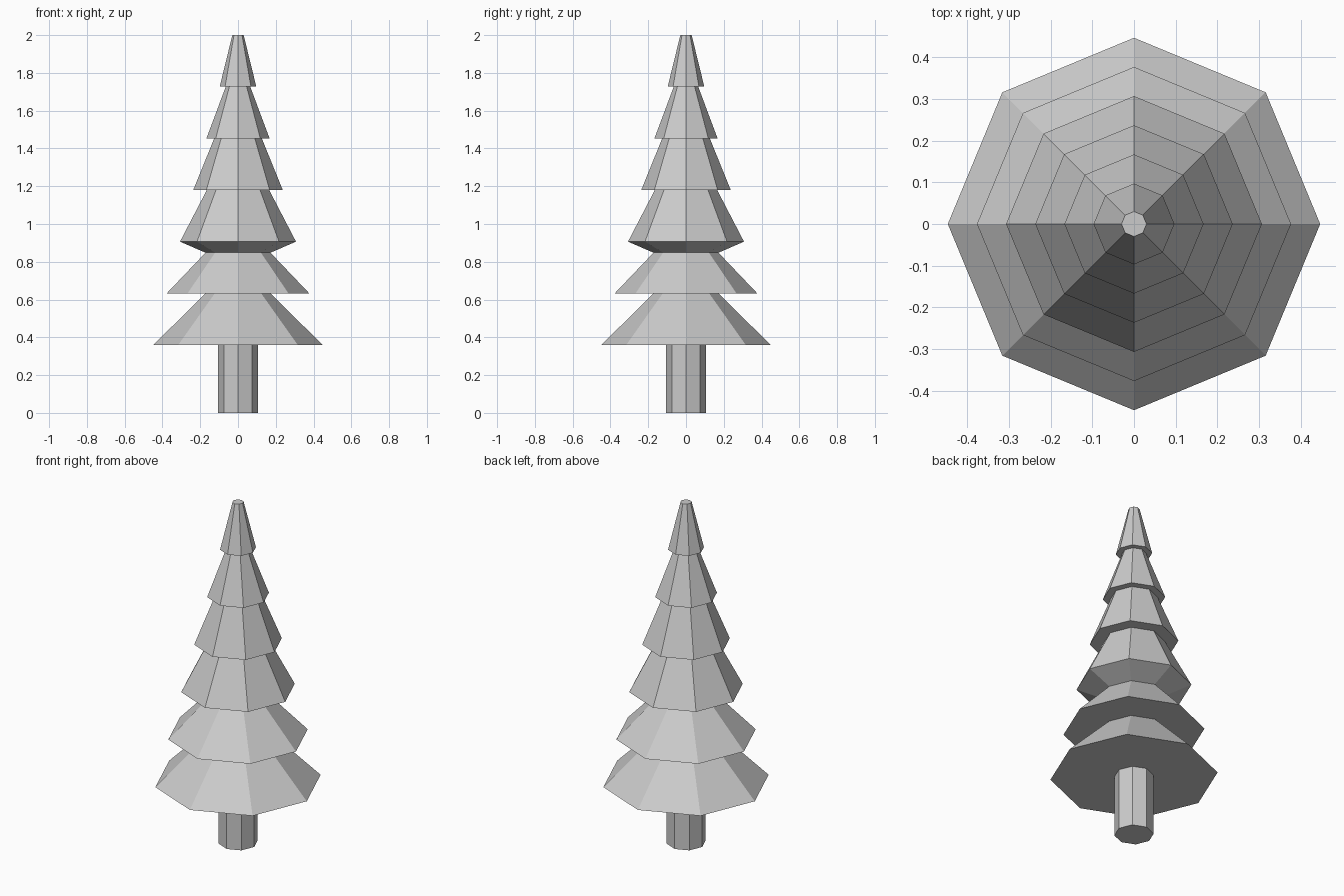
import bpy, bmesh, math

if "Cube" in bpy.data.objects:
    bpy.data.objects.remove(bpy.data.objects["Cube"])

SIDES = 8

grey = bpy.data.materials.new("plain grey")
grey.diffuse_color = (0.6, 0.6, 0.6, 1)
grey.use_nodes = True
grey.node_tree.nodes["Principled BSDF"].inputs["Base Color"].default_value = grey.diffuse_color


def revolve(name, profile, cap_bottom, cap_top):
    """Turn an (r, z) profile into a flat-faced eight-sided solid."""
    bm = bmesh.new()
    rings = []
    for r, z in profile:
        rings.append([bm.verts.new((r * math.cos(math.tau * i / SIDES),
                                    r * math.sin(math.tau * i / SIDES), z))
                      for i in range(SIDES)])
    for low, high in zip(rings, rings[1:]):
        for i in range(SIDES):
            j = (i + 1) % SIDES
            bm.faces.new((low[i], low[j], high[j], high[i]))
    if cap_bottom:
        bm.faces.new(rings[0][::-1])
    if cap_top:
        bm.faces.new(rings[-1])
    mesh = bpy.data.meshes.new(name)
    bm.to_mesh(mesh)
    bm.free()
    mesh.materials.append(grey)
    obj = bpy.data.objects.new(name, mesh)
    bpy.context.collection.objects.link(obj)
    return obj


# Trunk
TRUNK_R, TRUNK_TOP = 0.105, 0.36
revolve("trunk", [(TRUNK_R, 0), (TRUNK_R, TRUNK_TOP)], True, False)

# Foliage: six evenly spaced skirts, each narrowing to a neck under the next
step = (2 - TRUNK_TOP) / 6
necks = [0.173, 0.172, 0.165, 0.126, 0.065, 0.03]
profile = [(TRUNK_R, TRUNK_TOP)]
for i, neck in enumerate(necks):
    base = TRUNK_TOP + i * step
    top = base + step
    if i == 1:
        top = 0.848          # the third skirt has a sloping underside
    profile += [(0.447 - 0.07 * i, base), (neck, top)]
revolve("foliage", profile, False, True)
